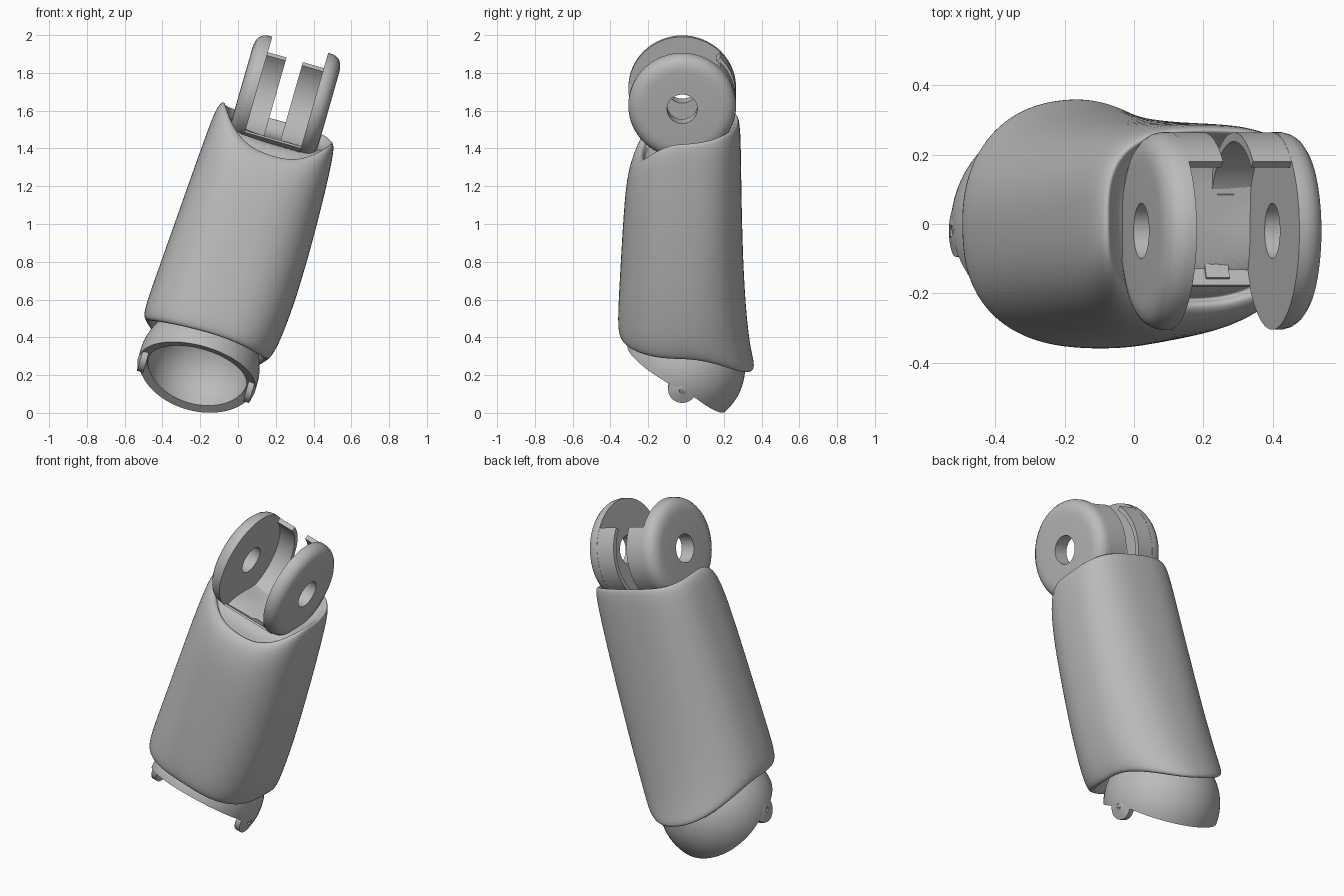
import bpy, bmesh, math
from mathutils import Matrix, Vector

if "Cube" in bpy.data.objects:
    bpy.data.objects.remove(bpy.data.objects["Cube"], do_unlink=True)

grey = bpy.data.materials.new("plain_grey")
grey.use_nodes = True
COL = (0.5, 0.5, 0.5, 1)
grey.diffuse_color = COL
grey.node_tree.nodes["Principled BSDF"].inputs["Base Color"].default_value = COL

# The limb leans sideways; its local origin is the hinge pivot
TILT = Matrix.Translation((0.245, 0, 1.676)) @ Matrix.Rotation(math.radians(16), 4, 'Y')
TAU = math.tau
YC = -0.02      # hinge axis position in y


def loft(name, rings, caps=True, cyclic=False, subsurf=0):
    """Skin a list of point rings into one smooth-shaded object."""
    bm = bmesh.new()
    rows = [[bm.verts.new(TILT @ Vector(p)) for p in r] for r in rings]
    pairs = list(zip(rows, rows[1:])) + ([(rows[-1], rows[0])] if cyclic else [])
    for a, b in pairs:
        for i in range(len(a)):
            j = (i + 1) % len(a)
            bm.faces.new((a[i], a[j], b[j], b[i]))
    if caps and not cyclic:
        bm.faces.new(rows[0])
        bm.faces.new(rows[-1])
    bmesh.ops.recalc_face_normals(bm, faces=bm.faces)
    me = bpy.data.meshes.new(name)
    bm.to_mesh(me)
    bm.free()
    me.materials.append(grey)
    ob = bpy.data.objects.new(name, me)
    bpy.context.collection.objects.link(ob)
    bpy.ops.object.select_all(action='DESELECT')
    ob.select_set(True)
    bpy.context.view_layer.objects.active = ob
    if subsurf:
        bpy.ops.object.shade_smooth()
        mod = ob.modifiers.new("smooth", 'SUBSURF')
        mod.levels = mod.render_levels = subsurf
    else:
        bpy.ops.object.shade_smooth_by_angle(angle=math.radians(35))
    return ob


def ring_u(r, u, y, w, n=64):
    """Circle of radius r around the sideways axis."""
    return [(u, y + r * math.sin(TAU * i / n), w + r * math.cos(TAU * i / n)) for i in range(n)]


def arc_wall(name, u0, u1, a0, a1, r0=0.258, r1=0.284, n=24):
    """Curved wall round the hinge; angles run from the top towards the back."""
    rings = []
    for k in range(n + 1):
        a = math.radians(a0 + (a1 - a0) * k / n)
        s, c = math.sin(a), math.cos(a)
        rings.append([(u, YC + r * s, r * c) for u, r in ((u0, r0), (u1, r0), (u1, r1), (u0, r1))])
    loft(name, rings)


# Outer sleeve: soft rounded-box sections between a notched top and a dropped back hem
def sleeve_top(c, s):
    rise = 0.015 * s * s + 0.04 * c * s if s > 0 else -0.175 * s * s
    return -0.14 - 0.028 * c + rise


def sleeve_hem(c, s):
    drop = 0.16 * s ** 1.7 if s > 0 else -0.025 * s * s
    return -1.345 - 0.025 * max(c, 0) - drop


def sleeve_ring(t, left, right, front, back, drop=0.0, n=40):
    pts = []
    for i in range(n):
        c, s = math.cos(TAU * i / n), math.sin(TAU * i / n)
        power = 0.7 + 0.27 * t if s > 0 else 0.8      # the back gets rounder lower down
        x = math.copysign(abs(c) ** power, c) * (right if c > 0 else left)
        y = math.copysign(abs(s) ** power, s) * (back if s > 0 else front)
        top = sleeve_top(c, s)
        pts.append((x, y, top + (sleeve_hem(c, s) - top) * t + drop))
    return pts


sections = [
    (0.0, 0.305, 0.318, 0.24, 0.275), (0.03, 0.33, 0.333, 0.28, 0.288),
    (0.15, 0.342, 0.345, 0.318, 0.292), (0.4, 0.362, 0.357, 0.335, 0.296),
    (0.7, 0.384, 0.358, 0.352, 0.31), (0.9, 0.4, 0.338, 0.362, 0.337),
    (0.97, 0.4, 0.318, 0.358, 0.36), (1.0, 0.383, 0.3, 0.345, 0.364)]
# The mouth is closed by a plate standing slightly above the front notch
plate = [(x, y, -0.235) for x, y, w in sleeve_ring(0, 0.2, 0.2, 0.19, 0.18)]
mouth = [plate, sleeve_ring(0, 0.275, 0.285, 0.215, 0.245, -0.05),
         sleeve_ring(0, 0.29, 0.302, 0.225, 0.26, -0.01)]
hem = [sleeve_ring(1, 0.33, 0.26, 0.30, 0.31, 0.01), sleeve_ring(1, 0.2, 0.16, 0.2, 0.2, 0.32)]
loft("sleeve", mouth + [sleeve_ring(*s) for s in sections] + hem, subsurf=2)

# Lower socket: hollow ball cut off by a sloping, slightly bent rim
BALL_U, BALL_Y, BALL_W, BALL_R, BOWL_R = -0.04, -0.008, -1.5, 0.322, 0.272


def rim_height(y):
    pts = [(-0.4, -1.343), (-0.1, -1.5), (0.05, -1.585), (0.2, -1.725), (0.4, -1.91)]
    for (y0, w0), (y1, w1) in zip(pts, pts[1:]):
        if y <= y1:
            return w0 + (w1 - w0) * (y - y0) / (y1 - y0)
    return pts[-1][1]


def rim_angle(phi):
    lo, hi = 0.3, math.pi
    for _ in range(30):
        b = (lo + hi) / 2
        y = BALL_Y + BALL_R * math.sin(b) * math.sin(phi)
        above = BALL_W + BALL_R * math.cos(b) > rim_height(y)
        lo, hi = (b, hi) if above else (lo, b)
    return lo


def ball_ring(r, t, start, n=72):
    pts = []
    for i in range(n):
        phi = TAU * i / n
        b = start + (rim_angle(phi) - start) * t
        pts.append((BALL_U + r * math.sin(b) * math.cos(phi),
                    BALL_Y + r * math.sin(b) * math.sin(phi), BALL_W + r * math.cos(b)))
    return pts


N = 16
loft("socket", [ball_ring(BALL_R, k / N, 0.7) for k in range(N + 1)]
     + [ball_ring(BOWL_R, 1 - k / N, 0.05) for k in range(N + 1)])

for side, label, inset in ((1, "left", 0), (-1, "right", 0.012)):
    # Hinge cheek: pierced disc with a flat inside and a rounded outside edge
    profile = [(0.08, 0.16), (0.285, 0.16), (0.285, 0.185), (0.28, 0.205), (0.268, 0.223),
               (0.25, 0.236), (0.225, 0.243), (0.2, 0.245), (0.08, 0.245)]
    loft(label + "_hinge_cheek",
         [ring_u(r, side * (u - inset), YC, 0) for r, u in profile], cyclic=True)
    # Rear flange, leaving a slit between the two sides
    arc_wall(label + "_hinge_flange", side * 0.045, side * 0.165, 45, 171)
    # Pivot ear, nearly flush with the socket wall
    ear = [(0.017, 0.275), (0.075, 0.275), (0.075, 0.308), (0.017, 0.322)]
    loft(label + "_socket_ear",
         [ring_u(r, BALL_U + side * u, YC, -1.537, 32) for r, u in ear], cyclic=True)

# Floor joining the cheeks, with two small raised stops
arc_wall("hinge_floor", -0.165, 0.165, 150, 214, 0.278, 0.29)
arc_wall("rear_stop", 0.06, 0.11, 155, 164, 0.25, 0.285, 4)
arc_wall("front_stop", 0.03, 0.1, 197, 210, 0.27, 0.285, 4)
